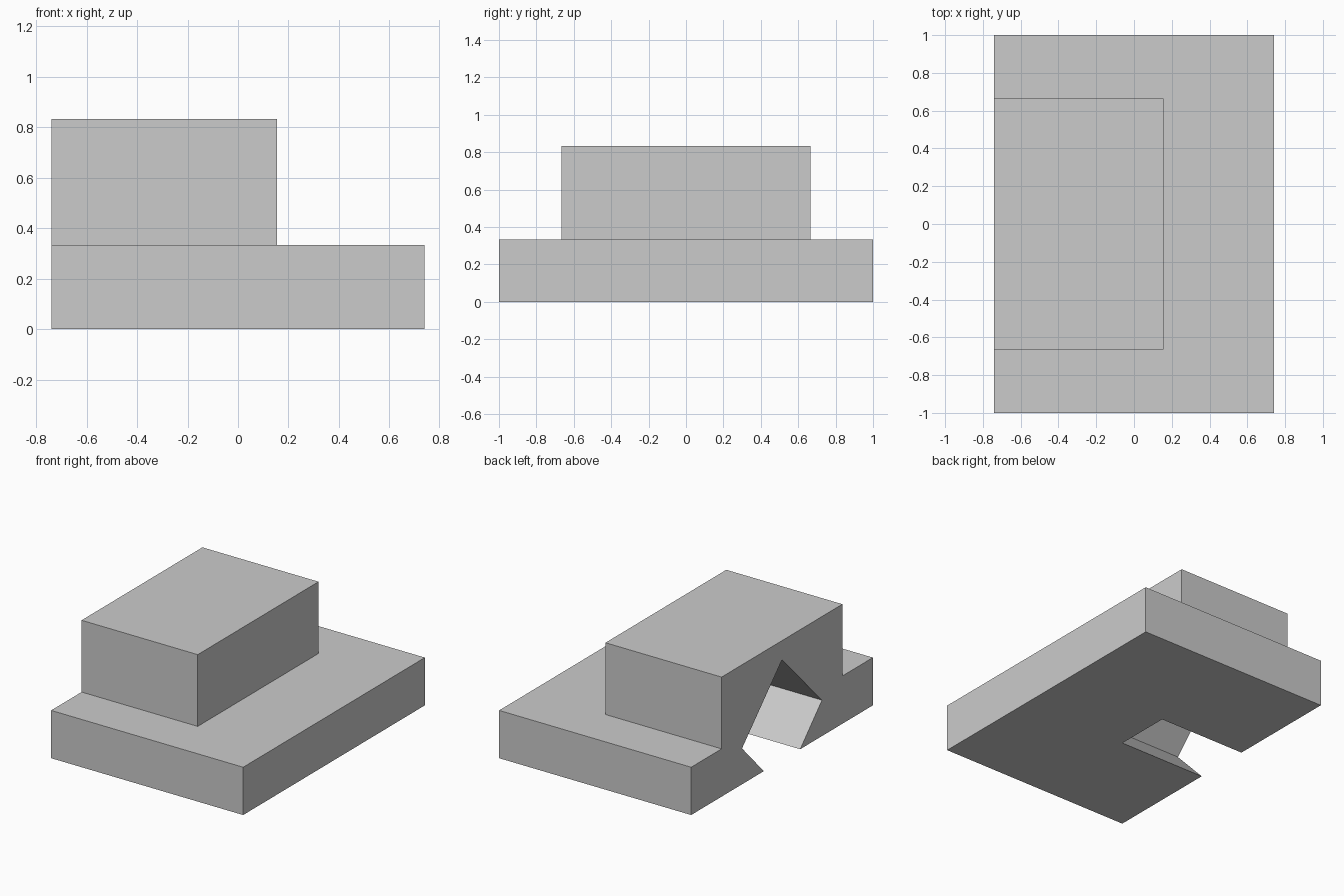
import bpy
import bmesh

default_cube = bpy.data.objects.get("Cube")
if default_cube:
    bpy.data.objects.remove(default_cube, do_unlink=True)

grey = bpy.data.materials.new("plain_grey")
colour = (0.6, 0.6, 0.6, 1)
grey.diffuse_color = colour
grey.use_nodes = True
grey.node_tree.nodes["Principled BSDF"].inputs["Base Color"].default_value = colour

HALF_X, HALF_Y = 0.74, 1.0
BASE_TOP, BLOCK_TOP = 0.333, 0.833
BLOCK_HALF_Y, BLOCK_END = 0.665, 0.155
NOTCH_END = -0.07


def prism(name, half_profile, x0, x1):
    """Extrude a mirrored (y, z) profile along x; half runs bottom to top."""
    mirrored = [(-y, z) for y, z in reversed(half_profile) if y > 0]
    bm = bmesh.new()
    face = bm.faces.new([bm.verts.new((x0, y, z)) for y, z in half_profile + mirrored])
    result = bmesh.ops.extrude_face_region(bm, geom=[face])
    moved = [v for v in result["geom"] if isinstance(v, bmesh.types.BMVert)]
    bmesh.ops.translate(bm, vec=(x1 - x0, 0, 0), verts=moved)
    bmesh.ops.recalc_face_normals(bm, faces=bm.faces)
    mesh = bpy.data.meshes.new(name)
    bm.to_mesh(mesh)
    bm.free()
    mesh.materials.append(grey)
    obj = bpy.data.objects.new(name, mesh)
    bpy.context.collection.objects.link(obj)
    return obj


def cut(target, cutter):
    """Subtract a helper solid, then discard it."""
    cutter.hide_render = True
    mod = target.modifiers.new("cut", "BOOLEAN")
    mod.operation, mod.solver, mod.object = "DIFFERENCE", "EXACT", cutter
    bpy.context.view_layer.objects.active = target
    bpy.ops.object.modifier_apply(modifier=mod.name)
    bpy.data.objects.remove(cutter, do_unlink=True)


# Stepped body: wide base slab with a raised block
body = prism("stepped_block", [(HALF_Y, 0), (HALF_Y, BASE_TOP), (BLOCK_HALF_Y, BASE_TOP),
                               (BLOCK_HALF_Y, BLOCK_TOP)], -HALF_X, HALF_X)

# Shorten the raised block to leave an open ledge
cut(body, prism("ledge_cutter", [(2, BASE_TOP), (2, 2)], BLOCK_END, 1))

# Five-sided recess in the flush side, open underneath
cut(body, prism("recess_cutter", [(0.2, -0.1), (0.2, 0), (0.44, 0.25), (0, 0.7)],
                -1, NOTCH_END))
